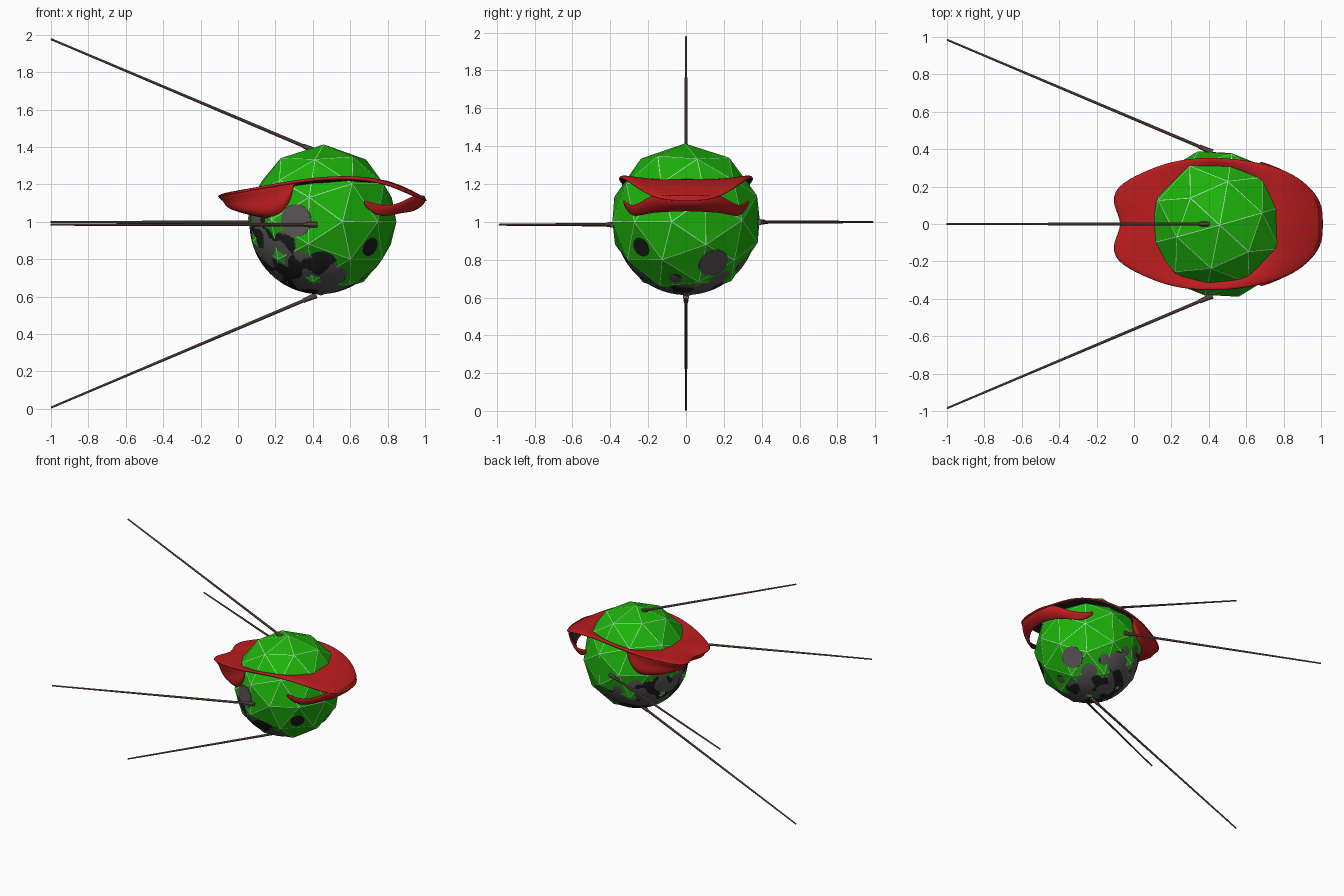
import bpy, bmesh, math
from mathutils import Vector, Matrix, noise

if "Cube" in bpy.data.objects:
    bpy.data.objects.remove(bpy.data.objects["Cube"])


def mat(name, rgb):
    m = bpy.data.materials.new(name)
    m.diffuse_color = (*rgb, 1)
    m.use_nodes = True
    m.node_tree.nodes["Principled BSDF"].inputs["Base Color"].default_value = m.diffuse_color
    return m


GREEN = mat("panel green", (0.012, 0.45, 0.003))
RED = mat("mask red", (0.50, 0.012, 0.013))
BLACK = mat("black", (0.012, 0.012, 0.012))
GREY = mat("dark grey", (0.10, 0.092, 0.092))
PALE = mat("pale seam", (0.6, 0.75, 0.72))
BROWN = mat("rod brown", (0.19, 0.11, 0.09))
C = Vector((0.45, 0, 1.01))
R = 0.404


def finish(name, bm, mats, smooth=False):
    me = bpy.data.meshes.new(name)
    bm.to_mesh(me)
    bm.free()
    ob = bpy.data.objects.new(name, me)
    bpy.context.collection.objects.link(ob)
    for m in mats:
        me.materials.append(m)
    for p in me.polygons:
        p.use_smooth = smooth
    return ob


# faceted green ball, turned so a vertex faces the front; inset borders are seams
pole = Vector((0.27, -0.96, -0.02)).normalized()
spot = Vector((0.68, -0.63, -0.38)).normalized()
ax = -(spot - pole * spot.dot(pole)).normalized()
turn = Matrix((ax, pole.cross(ax), pole)).transposed().to_4x4()
bm = bmesh.new()
bmesh.ops.create_icosphere(bm, subdivisions=2, radius=R,
                           matrix=Matrix.Translation(C) @ turn)
bm.normal_update()
panels = [(f.calc_center_median(), f.normal.copy()) for f in bm.faces]
border = bmesh.ops.inset_individual(bm, faces=bm.faces[:], thickness=0.004)
for f in border["faces"]:
    f.material_index = 1
finish("ball_panels", bm, [GREEN, PALE])

# round spots lying on the panels nearest to the given directions
for name, d, r, m in (("spot_black", spot, 0.052, BLACK),
                      ("spot_front", Vector((-0.27, -0.93, -0.08)), 0.087, GREY),
                      ("spot_low", Vector((0.6, 0.35, -0.72)), 0.082, GREY)):
    p, n = max(panels, key=lambda q: q[1].dot(d))
    bm = bmesh.new()
    bmesh.ops.create_cone(bm, cap_ends=True, segments=28, radius1=r, radius2=r, depth=0.004,
                          matrix=Matrix.Translation(p + n * 0.001)
                          @ n.to_track_quat('Z', 'Y').to_matrix().to_4x4())
    finish(name, bm, [m])

# smooth dark core, shifted low and left so it breaks through the panels
bm = bmesh.new()
core_c = C + Vector((-0.52, 0, -0.85)) * 0.026
bmesh.ops.create_icosphere(bm, subdivisions=6, radius=0.3745,
                           matrix=Matrix.Translation(core_c))
for f in bm.faces:
    d = (f.calc_center_median() - core_c).normalized()
    f.material_index = 1 if noise.noise(d * 4) > 0.12 else 0
finish("dark_core", bm, [GREY, BLACK], True)


# tapered rods with a thicker socket at the ball
def cone(bm, a, b, r1, r2):
    d = b - a
    m = Matrix.Translation((a + b) / 2) @ d.to_track_quat('Z', 'Y').to_matrix().to_4x4()
    bmesh.ops.create_cone(bm, cap_ends=True, segments=10, radius1=r1, radius2=r2,
                          depth=d.length, matrix=m)


for name, y, z in (("rod_top", 0, 1), ("rod_bottom", 0, -1),
                   ("rod_front", -1, 0), ("rod_back", 1, 0)):
    o = Vector((0, 0, 0.992 + y * 0.007))
    a = o + Vector((0.42, y * 0.384, z * 0.384))
    b = o + Vector((-1, y * 0.985, z * 0.985))
    bm = bmesh.new()
    cone(bm, a, b, 0.0095, 0.0055)
    cone(bm, a, a.lerp(b, 0.05), 0.016, 0.012)
    ob = finish(name, bm, [BROWN], True)
    bpy.context.view_layer.objects.active = ob
    ob.select_set(True)
    bpy.ops.object.shade_smooth_by_angle()
    ob.select_set(False)


# half sheets lofted between rows of points, mirrored and smoothed
def sheet(name, rows, thick, mats, up):
    bm = bmesh.new()
    vs = [[bm.verts.new(p) for p in r] for r in rows]
    for r0, r1 in zip(vs, vs[1:]):
        for i in range(len(r0) - 1):
            bm.faces.new((r0[i], r0[i + 1], r1[i + 1], r1[i]))
    bm.normal_update()
    n = sum((f.normal * f.calc_area() for f in bm.faces), Vector())
    if n.dot(Vector(up)) < 0:
        bmesh.ops.reverse_faces(bm, faces=bm.faces[:])
    ob = finish(name, bm, mats, True)
    mi = ob.modifiers.new("mirror", 'MIRROR')
    mi.use_axis = (False, True, False)
    mi.use_clip = True
    s = ob.modifiers.new("thick", 'SOLIDIFY')
    s.thickness = thick
    s.offset = -1
    s.material_offset = len(mats) - 1
    s.material_offset_rim = 0
    d = ob.modifiers.new("smooth", 'SUBSURF')
    d.levels = d.render_levels = 2


# mask brim: outer outline from the nose to the back notch
outer = [(1.02, 0, 1.12), (1.02, -0.10, 1.12), (0.97, -0.18, 1.14), (0.89, -0.25, 1.18),
         (0.78, -0.305, 1.222), (0.6, -0.345, 1.25), (0.4, -0.357, 1.245),
         (0.2, -0.34, 1.21), (0.03, -0.275, 1.175), (-0.11, -0.20, 1.15),
         (-0.125, -0.10, 1.145), (-0.06, 0, 1.14)]
inner = []
for i, (x, y, z) in enumerate(outer):
    c, s = Vector((x - C.x, y)).normalized()
    inner.append((C.x + 0.305 * c, 0.305 * s, 1.215 + 0.02 * c))
mid = []
for a, b in zip(inner, outer):
    p = Vector(a).lerp(Vector(b), 0.5)
    p.z += 0.015 if b[0] > 0.5 else 0
    mid.append(p)
sheet("mask_brim", [inner, mid, outer], 0.022, [RED, BLACK], (0, 0, 1))

# front lip joined to the nose, with two prongs reaching back to the ball
lip_top = [(1.0, 0, 1.142), (1.0, -0.10, 1.142), (0.95, -0.185, 1.15),
           (0.86, -0.26, 1.09), (0.76, -0.31, 1.085), (0.67, -0.34, 1.12)]
lip_low = [(0.93, 0, 1.05), (0.92, -0.10, 1.045), (0.87, -0.19, 1.04),
           (0.81, -0.255, 1.025), (0.74, -0.295, 1.025), (0.67, -0.335, 1.09)]
push = [0.045, 0.045, 0.03, 0.014, 0.012, 0.005]
lip_mid = [Vector(a).lerp(Vector(b), 0.5) + Vector((k, 0, 0))
           for a, b, k in zip(lip_top, lip_low, push)]
sheet("mask_front_lip", [lip_top, lip_mid, lip_low], 0.016, [RED, BLACK], (1, 0, -0.5))

# rear cowl: groove below the brim, then a lower leaf tucked into the ball
cowl_top = [(0.32, -0.345, 1.225), (0.2, -0.335, 1.195), (0.03, -0.275, 1.16),
            (-0.10, -0.195, 1.135), (-0.12, -0.10, 1.13), (-0.06, 0, 1.13)]
groove = [(0.31, -0.342, 1.21), (0.21, -0.325, 1.13), (0.05, -0.255, 1.115),
          (-0.06, -0.175, 1.105), (-0.08, -0.10, 1.105), (-0.03, 0, 1.10)]
leaf = [(0.29, -0.345, 1.17), (0.22, -0.35, 1.05), (0.06, -0.28, 1.035),
        (-0.05, -0.185, 1.055), (-0.08, -0.10, 1.075), (-0.01, 0, 1.07)]
tuck = [(0.30, -0.33, 1.15), (0.24, -0.31, 1.01), (0.16, -0.235, 1.01),
        (0.11, -0.16, 1.03), (0.09, -0.08, 1.04), (0.09, 0, 1.04)]
sheet("mask_rear_cowl", [cowl_top, groove, leaf, tuck], 0.016, [RED], (-1, -0.5, -0.3))
